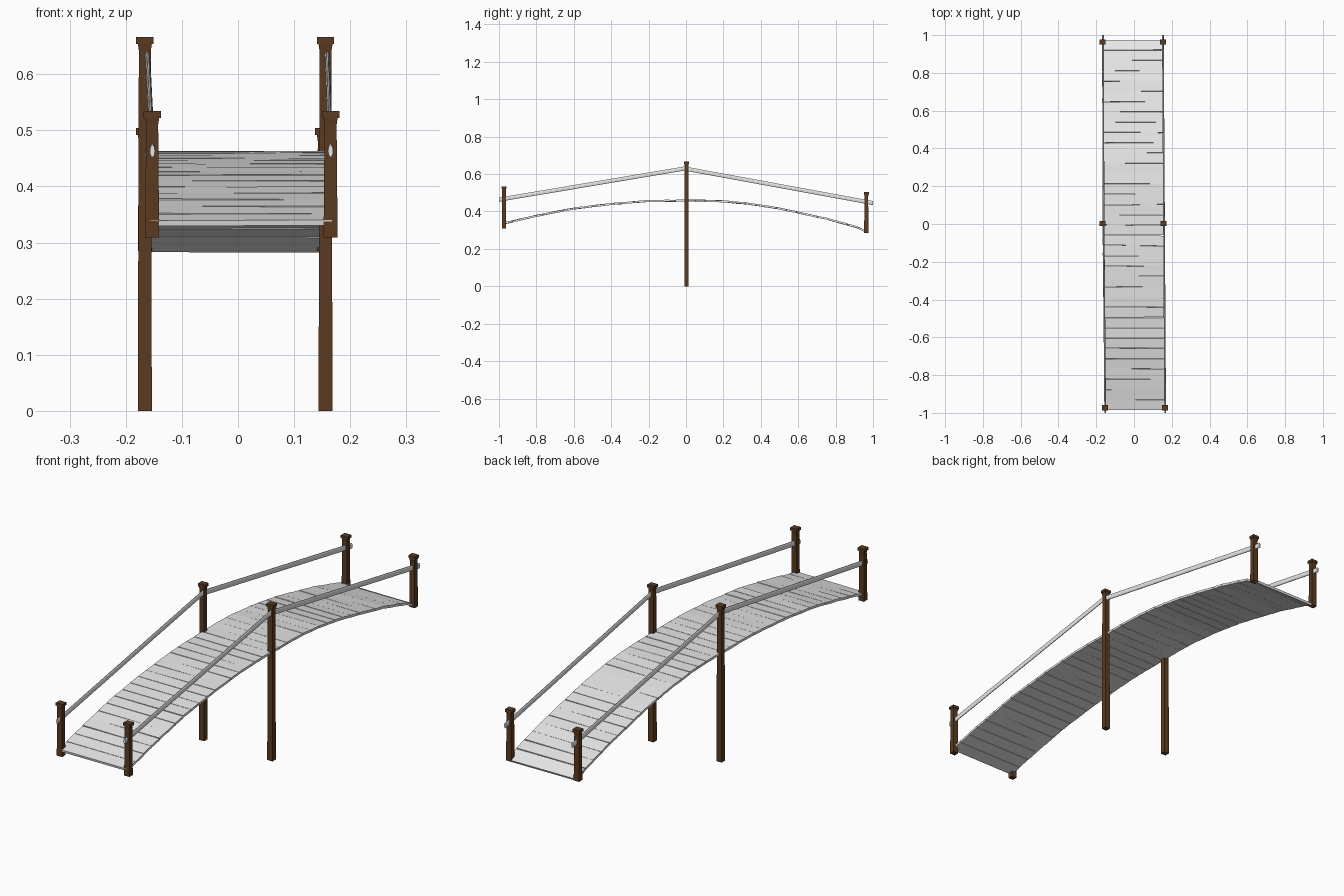
import bpy, math, random
from mathutils import Vector, Matrix

if "Cube" in bpy.data.objects:
    bpy.data.objects.remove(bpy.data.objects["Cube"])
random.seed(4)

def material(name, rgb):
    m = bpy.data.materials.new(name)
    m.diffuse_color = (*rgb, 1)
    m.use_nodes = True
    m.node_tree.nodes["Principled BSDF"].inputs["Base Color"].default_value = m.diffuse_color
    return m

BROWN = material("dark brown wood", (0.105, 0.044, 0.015))
GREY = material("pale grey", (0.8, 0.8, 0.8))

def mesh_object(name, verts, faces, mat):
    me = bpy.data.meshes.new(name)
    me.from_pydata(verts, [], faces)
    me.materials.append(mat)
    ob = bpy.data.objects.new(name, me)
    bpy.context.collection.objects.link(ob)
    return ob

def loft(name, rings, mat):
    """Closed solid through a stack of equal-sized vertex rings."""
    n = len(rings[0])
    verts = [v for r in rings for v in r]
    faces = [list(range(n))[::-1], [len(verts) - n + i for i in range(n)]]
    for k in range(len(rings) - 1):
        for i in range(n):
            j = (i + 1) % n
            faces.append([k*n + i, k*n + j, (k+1)*n + j, (k+1)*n + i])
    return mesh_object(name, verts, faces, mat)

def square(x, y, z, w, d):
    return [(x + sx*w/2, y + sy*d/2, z) for sx, sy in ((-1, -1), (1, -1), (1, 1), (-1, 1))]

# Posts: slightly tapered shaft, short flare and flat cap
def post(name, x, y, z0, z1):
    loft(name, [square(x, y, z0, .025, .023), square(x, y, z1 - .024, .0215, .02),
                square(x, y, z1 - .012, .025, .023), square(x, y, z1 - .012, .031, .027),
                square(x, y, z1, .031, .027)], BROWN)

stations = {"front": (-.973, .309, .534, -.153, .165),
            "middle": (.003, 0, .666, -.166, .156),
            "back": (.964, .285, .504, -.166, .153)}
for label, (y, z0, z1, xl, xr) in stations.items():
    post(label + "_left_post", xl, y, z0, z1)
    post(label + "_right_post", xr, y, z0, z1)

# Handrails: flattened oval bars running through the posts
def rail(name, a, b):
    rings = []
    for p in (a, b):
        rings.append([(p[0] + .0045*math.cos(t), p[1], p[2] + .0115*math.sin(t))
                      for t in (math.tau*i/10 for i in range(10))])
    loft(name, rings[::-1], GREY)

for side, xf, xm, xb in (("left", -.1525, -.161, -.164), ("right", .165, .159, .153)):
    rail(side + "_front_rail", (xf, -1.0, .463), (xm, .006, .632))
    rail(side + "_back_rail", (xm, 0, .628), (xb, 1.0, .445))

# Arched deck of slightly uneven planks
arch = [(-.984, .334), (-.79, .379), (-.6, .416), (-.4, .440), (-.2, .456), (0, .458),
        (.18, .456), (.34, .441), (.5, .416), (.76, .359), (.93, .311), (.973, .286)]

def arch_z(y):
    for (y0, z0), (y1, z1) in zip(arch, arch[1:]):
        if y <= y1:
            return z0 + (z1 - z0)*(y - y0)/(y1 - y0)
    return arch[-1][1]

def centre_x(y):
    return .006 + (-.005 - .006)*min(1, (y + .98)/.98) if y < 0 else -.005 - .0015*y

COUNT = 36
step = (.973 + .984)/COUNT
for i in range(COUNT):
    y0, y1 = -.984 + i*step, -.984 + (i + 1)*step
    a = Vector((centre_x(y0), y0, arch_z(y0)))
    b = Vector((centre_x(y1), y1, arch_z(y1)))
    length = (b - a).length - random.uniform(.0005, .003)
    pitch = math.atan2(b.z - a.z, b.y - a.y) + random.uniform(-.03, .03)
    m = (Matrix.Translation((a + b)/2) @ Matrix.Rotation(random.uniform(-.008, .008), 4, 'Z')
         @ Matrix.Rotation(random.uniform(-.006, .006), 4, 'Y') @ Matrix.Rotation(pitch, 4, 'X'))
    rings = [[tuple(m @ Vector(v)) for v in square(0, 0, z, .324, length)] for z in (-.005, .005)]
    loft("deck_plank_%02d" % (i + 1), rings, GREY)
